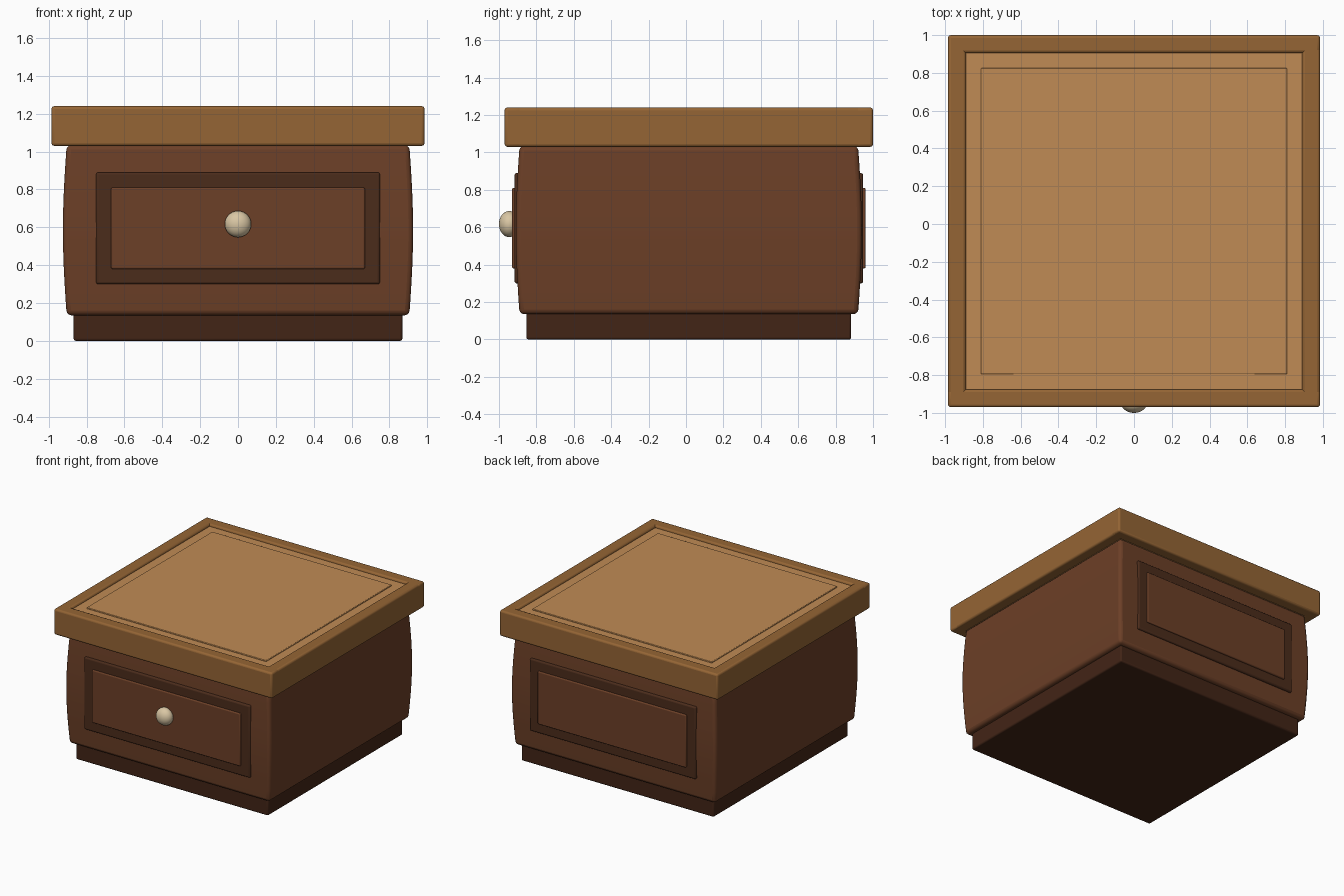
import bpy, bmesh, math

if "Cube" in bpy.data.objects:
    bpy.data.objects.remove(bpy.data.objects["Cube"])

CY = 0.015  # cabinet centre in y (the knob shifts the overall bounds)

def material(name, rgb):
    m = bpy.data.materials.new(name)
    m.diffuse_color = (*rgb, 1)
    m.use_nodes = True
    m.node_tree.nodes["Principled BSDF"].inputs["Base Color"].default_value = m.diffuse_color
    return m

BODY = material("walnut", (0.15, 0.05, 0.02))
DARK = material("dark_walnut", (0.07, 0.025, 0.011))
PLINTH = material("plinth_brown", (0.055, 0.018, 0.008))
RIM = material("oak", (0.30, 0.13, 0.035))
PANEL = material("light_oak", (0.53, 0.26, 0.09))
BRASS = material("pale_brass", (0.70, 0.57, 0.37))

def smooth(ob):
    bpy.ops.object.select_all(action='DESELECT')
    ob.select_set(True)
    bpy.context.view_layer.objects.active = ob
    bpy.ops.object.shade_smooth_by_angle(angle=math.radians(35))

def finish(ob, mat, bevel):
    ob.data.materials.append(mat)
    b = ob.modifiers.new("bevel", 'BEVEL')
    b.width, b.segments, b.limit_method = bevel, 3, 'ANGLE'
    smooth(ob)
    return ob

def box(name, x, y, z, mat, bevel=0.01):
    """Bevelled box from (min, max) ranges."""
    bpy.ops.mesh.primitive_cube_add(size=1)
    ob = bpy.context.object
    ob.name = name
    for v in ob.data.vertices:
        v.co = [r[0] if c < 0 else r[1] for c, r in zip(v.co, (x, y, z))]
    return finish(ob, mat, bevel)

# Plinth
box("plinth", (-0.868, 0.868), (CY - 0.868, CY + 0.868), (0, 0.16), PLINTH, 0.012)

# Body: stacked square rings whose sides swell at mid height
bm = bmesh.new()
rings = []
N, Z0, Z1 = 10, 0.135, 1.035
for i in range(N + 1):
    t = i / N
    h = 0.905 + 0.02 * math.sin(math.pi * t)
    rings.append([bm.verts.new((sx * h, CY + sy * h, Z0 + (Z1 - Z0) * t))
                  for sx, sy in ((-1, -1), (1, -1), (1, 1), (-1, 1))])
for a, b in zip(rings, rings[1:]):
    for k in range(4):
        j = (k + 1) % 4
        bm.faces.new((a[k], a[j], b[j], b[k]))
bm.faces.new(rings[0][::-1])
bm.faces.new(rings[-1])
me = bpy.data.meshes.new("body")
bm.to_mesh(me)
bm.free()
body = bpy.data.objects.new("body", me)
bpy.context.collection.objects.link(body)
finish(body, BODY, 0.025)

# Matching drawer panels on front and back
for side, s in (("front", -1), ("back", 1)):
    def span(d0, d1):
        return sorted((CY + s * d0, CY + s * d1))
    box(side + "_panel_surround", (-0.75, 0.75), span(0.86, 0.932), (0.30, 0.89), DARK, 0.012)
    box(side + "_panel", (-0.67, 0.67), span(0.88, 0.945), (0.38, 0.81), BODY, 0.008)

# Drawer knob
bpy.ops.mesh.primitive_uv_sphere_add(segments=32, ring_count=16, radius=0.07,
                                     location=(0, -0.945, 0.617))
knob = bpy.context.object
knob.name = "drawer_knob"
knob.scale.y = 0.055 / 0.07
knob.data.materials.append(BRASS)
smooth(knob)

# Top: four rails around a slightly sunken panel with a raised field
ZT = (1.03, 1.24)
for s, n, m in ((-1, "front", "left"), (1, "back", "right")):
    box(n + "_top_rail", (-0.985, 0.985), sorted((CY + s * 0.89, CY + s * 0.985)), ZT, RIM, 0.015)
    box(m + "_top_rail", sorted((s * 0.89, s * 0.985)), (CY - 0.98, CY + 0.98), ZT, RIM, 0.015)
box("top_panel", (-0.90, 0.90), (CY - 0.90, CY + 0.90), (1.03, 1.222), PANEL, 0.004)
box("top_field", (-0.81, 0.81), (CY - 0.81, CY + 0.81), (1.2, 1.232), PANEL, 0.005)
